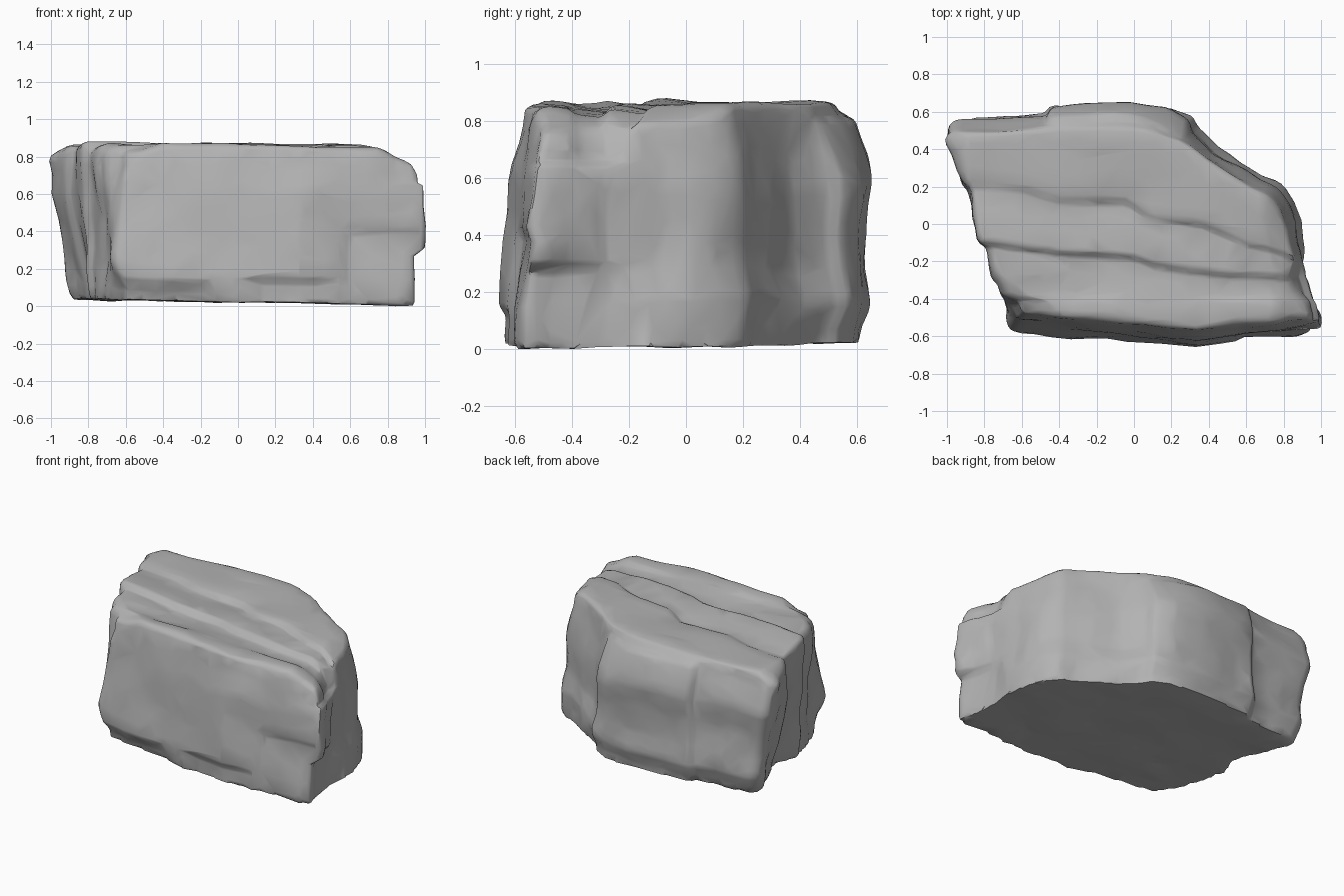
import bpy, bmesh
from mathutils import Vector, noise

cube = bpy.data.objects.get("Cube")
if cube:
    bpy.data.objects.remove(cube, do_unlink=True)

stone = bpy.data.materials.new("grey_stone")
stone.use_nodes = True
GREY = (0.45, 0.45, 0.45, 1)
stone.diffuse_color = GREY
stone.node_tree.nodes["Principled BSDF"].inputs["Base Color"].default_value = GREY


def smooth(a, b, t):
    t = min(max((t - a) / (b - a), 0), 1)
    return t * t * (3 - 2 * t)


def slab(bm, outline, top, tilt, bevel):
    """Upright stone layer: extruded outline, top tilted across the strata, chamfered rim."""
    part = bmesh.new()
    across = [y + 0.28 * x for x, y in outline]
    mid = sum(across) / len(across)
    low = [part.verts.new((x, y, 0)) for x, y in outline]
    high = [part.verts.new((x, y, top + tilt * (a - mid)))
            for (x, y), a in zip(outline, across)]
    part.faces.new(low[::-1])
    part.faces.new(high)
    n = len(outline)
    for i in range(n):
        j = (i + 1) % n
        part.faces.new((low[i], low[j], high[j], high[i]))
    part.normal_update()
    edges = [e for e in part.edges
             if max(v.co.z for v in e.verts) > 0.1 and e.calc_face_angle() > 0.4]
    bmesh.ops.bevel(part, geom=edges, offset=bevel, segments=2, profile=0.5, affect='EDGES')
    mesh = bpy.data.meshes.new("layer")
    part.to_mesh(mesh)
    part.free()
    bm.from_mesh(mesh)
    bpy.data.meshes.remove(mesh)


# Stone layers, from the front to the back
bm = bmesh.new()
slab(bm, [(-.66, -.585), (-.15, -.62), (.33, -.68), (.6, -.63), (1.01, -.6), (.95, -.42),
          (.92, -.27), (.5, -.26), (.1, -.2), (0, -.16), (-.3, -.15), (-.42, -.27),
          (-.72, -.28)], .838, -.1, .035)
slab(bm, [(-.73, -.31), (-.37, -.31), (-.22, -.14), (-.8, -.05)], .843, -.17, .03)
slab(bm, [(-.83, -.1), (-.3, -.17), (0, -.185), (.1, -.22), (.5, -.28), (.92, -.29),
          (.91, -.12), (.6, -.09), (.35, .04), (.1, .06), (-.05, .15), (-.4, .15),
          (-.6, .2), (-.89, .22)], .842, -.14, .03)
slab(bm, [(-.91, .19), (-.6, .17), (-.4, .11), (-.05, .11), (.1, .02), (.35, 0),
          (.6, -.12), (.92, -.17), (.89, .02), (.85, .12), (.79, .21), (.69, .25),
          (.45, .4), (.31, .56), (.15, .6), (-.3, .59), (-.97, .555), (-1.01, .49)],
     .86, .01, .035)
# Broken skin on the back
slab(bm, [(-.46, .4), (.35, .4), (.33, .57), (.2, .63), (0, .655), (-.2, .645),
          (-.46, .62)], .82, -.1, .03)

mesh = bpy.data.meshes.new("layered_rock")
bm.to_mesh(mesh)
bm.free()
rock = bpy.data.objects.new("layered_rock", mesh)
bpy.context.collection.objects.link(rock)


def bake(ob):
    graph = bpy.context.evaluated_depsgraph_get()
    new = bpy.data.meshes.new_from_object(ob.evaluated_get(graph))
    ob.modifiers.clear()
    ob.data = new


# Fuse the layers into one solid
fuse = rock.modifiers.new("fuse", 'REMESH')
fuse.mode = 'VOXEL'
fuse.voxel_size = 0.016
bake(rock)


def weather(co, normal):
    """Broad hollows and chips, longer along the layers, then the leaning broken sides."""
    side = 1 - 0.55 * abs(normal.z)
    p = Vector((co.x * 2, co.y * 3.2, co.z * 2.4))
    amount = 0.024 * noise.noise(p + Vector((3, 1, 7)))
    amount += 0.016 * noise.noise(p * 2.3)
    co = co + normal * amount * side
    x, y, z = co
    diagonal, corner = x + y, x + y
    # Front leans back, bulges over a short undercut and is broken at the lower right
    front = smooth(-.35, -.55, y)
    y += front * 0.1 * max(0, z - .13) / .72
    y += front * 0.035 * smooth(.16, .09, z) * smooth(-.05, .15, x) * smooth(.65, .4, x)
    y += front * 0.05 * smooth(.14, .02, z) * smooth(.1, -.2, x)
    y += front * 0.025 * smooth(.53, .6, x) * smooth(.43, .37, z)
    # Left end of the front layer is rounded, the rear layers taper to the foot
    x += front * smooth(-.35, -.6, x) * (0.05 * smooth(.35, .85, z) + 0.05 * smooth(.25, .03, z))
    z -= 0.05 * smooth(-.95, -1.2, corner) * smooth(.6, .85, z)
    x += 0.12 * max(0, 1 - z / .6) * smooth(-.6, -.85, x) * smooth(-.2, .1, y)
    z -= 0.05 * smooth(-.87, -1, x) * smooth(.65, .85, z)
    # Right end breaks away at the foot and at the shoulder of the front layer
    end = smooth(-.15, -.28, y)
    x -= 0.06 * end * smooth(.85, 1, x) * smooth(.31, .26, z)
    x -= end * smooth(.75, .95, x) * (0.035 * smooth(.64, .67, z) + 0.04 * smooth(.7, .86, z))
    z -= 0.06 * smooth(.72, .92, x) * smooth(.6, .85, z)
    # Rear right side steps in above a flared foot
    inset = smooth(.5, .9, diagonal) * (0.03 * smooth(.15, .3, z) + 0.05 * smooth(.5, .85, z))
    x -= inset * 0.8
    y -= inset * 0.6
    # Back face leans in at the rim and rounds under at the foot
    back = smooth(.35, .55, y)
    y -= back * (0.055 * smooth(.58, .85, z) + 0.035 * smooth(.15, .02, z))
    y -= back * 0.015 * smooth(.18, .38, z) * smooth(.6, .42, z)
    # Underside rises to the left
    z += 0.02 * (1 - x) * smooth(.3, 0, z)
    return Vector((x, y, z))


bm = bmesh.new()
bm.from_mesh(rock.data)
bm.normal_update()
moved = [weather(v.co.copy(), v.normal.copy()) for v in bm.verts]
for v, co in zip(bm.verts, moved):
    v.co = co
bmesh.ops.smooth_vert(bm, verts=bm.verts, factor=0.4, use_axis_x=True,
                      use_axis_y=True, use_axis_z=True)
# Stand on the ground
ground = min(v.co.z for v in bm.verts)
bmesh.ops.translate(bm, verts=bm.verts, vec=(0, 0, -ground))
bm.to_mesh(rock.data)
bm.free()

# Thin the mesh to chiselled facets
thin = rock.modifiers.new("thin", 'DECIMATE')
thin.ratio = min(1, 4000 / (2 * len(rock.data.polygons)))
bake(rock)

rock.data.materials.clear()
rock.data.materials.append(stone)
for ob in bpy.context.selected_objects:
    ob.select_set(False)
rock.select_set(True)
bpy.context.view_layer.objects.active = rock
bpy.ops.object.shade_smooth_by_angle(angle=0.7)
